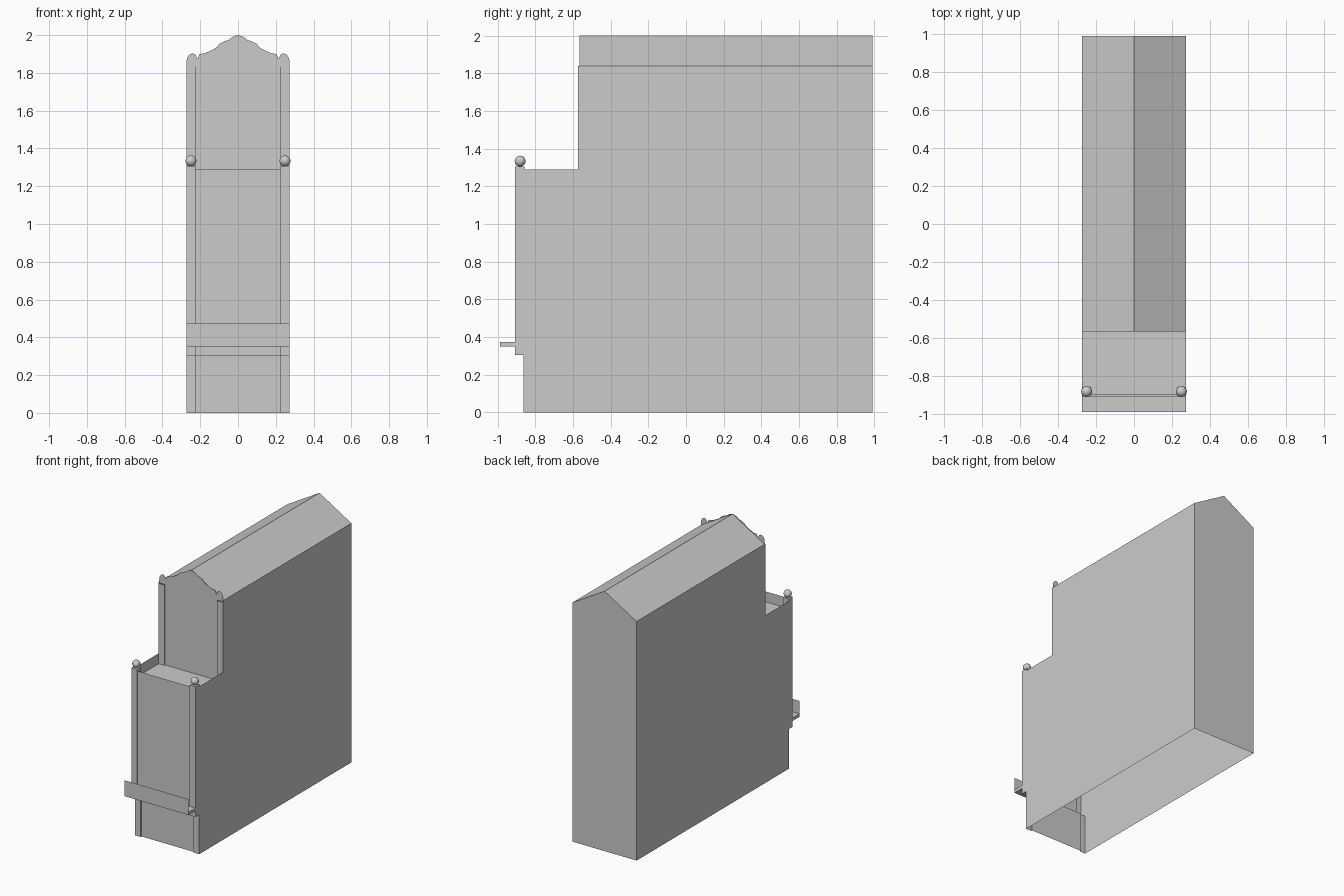
import bpy

if "Cube" in bpy.data.objects:
    bpy.data.objects.remove(bpy.data.objects["Cube"])

W, P = 0.273, 0.225          # half width, inner edge of the corner pilasters
BACK, UP, MID, LOW = 0.99, -0.575, -0.908, -0.862   # wall planes in y
EAVE, RIDGE, FLOOR, PARAPET, SHOP = 1.84, 2.0, 1.21, 1.29, 0.305


def mesh(name, verts, faces):
    me = bpy.data.meshes.new(name)
    me.from_pydata(verts, [], faces)
    me.update()
    ob = bpy.data.objects.new(name, me)
    bpy.context.collection.objects.link(ob)
    return ob


def polygon(name, verts):
    return mesh(name, verts, [tuple(range(len(verts)))])


def box(name, lo, hi):
    v = [(x, y, z) for z in (lo[2], hi[2]) for y in (lo[1], hi[1]) for x in (lo[0], hi[0])]
    return mesh(name, v, [(0, 2, 3, 1), (4, 5, 7, 6), (0, 1, 5, 4),
                          (2, 6, 7, 3), (0, 4, 6, 2), (1, 3, 7, 5)])


def facade(name, y, z0, z1, depth=0.01):
    """Front wall set slightly back between two pilasters."""
    plan = [(-W, y), (-P, y), (-P, y + depth), (P, y + depth), (P, y), (W, y)]
    n = len(plan)
    verts = [(a, b, z) for z in (z0, z1) for a, b in plan]
    return mesh(name, verts, [(i, i + 1, n + i + 1, n + i) for i in range(n - 1)])


def level(name, y0, y1, z, down=False):
    v = [(-W, y0, z), (W, y0, z), (W, y1, z), (-W, y1, z)]
    return polygon(name, v[::-1] if down else v)


# stepped side walls
side = [(LOW, 0), (BACK, 0), (BACK, EAVE), (UP, EAVE), (UP, PARAPET),
        (MID, PARAPET), (MID, SHOP), (LOW, SHOP)]
polygon("right_wall", [(W, y, z) for y, z in side])
polygon("left_wall", [(-W, y, z) for y, z in reversed(side)])

# back wall with gable
polygon("back_wall", [(W, BACK, 0), (-W, BACK, 0), (-W, BACK, EAVE), (W, BACK, EAVE)])
polygon("back_gable", [(W, BACK, EAVE), (-W, BACK, EAVE), (0, BACK, RIDGE)])

# pitched roof
r = UP + 0.01
mesh("roof", [(-W, r, EAVE), (0, r, RIDGE), (W, r, EAVE),
              (-W, BACK, EAVE), (0, BACK, RIDGE), (W, BACK, EAVE)],
     [(0, 1, 4, 3), (1, 2, 5, 4)])

# front walls of the three storeys
facade("shop_front", LOW, 0, SHOP)
facade("middle_front", MID, SHOP, PARAPET)
facade("upper_front", UP, FLOOR, EAVE - 0.01)
level("overhang_soffit", MID, LOW, SHOP, down=True)
level("balcony_floor", MID + 0.01, UP + 0.01, FLOOR)

# ornamental crest of the upper front
half = [(0.273, 1.83), (0.271, 1.875), (0.257, 1.897), (0.24, 1.904), (0.225, 1.896),
        (0.214, 1.874), (0.204, 1.9), (0.175, 1.904), (0.15, 1.915), (0.13, 1.925),
        (0.11, 1.938), (0.1, 1.953), (0.07, 1.968), (0.05, 1.974), (0.03, 1.99)]
crest = half + [(0, RIDGE)] + [(-x, z) for x, z in reversed(half)]
polygon("crest", [(x, UP + 0.006, z) for x, z in crest])

# sign board on its shelf
box("sign_shelf", (-W, -0.989, 0.35), (W, MID, 0.373))
polygon("sign_board", [(-W, -0.99, 0.35), (W, -0.99, 0.35), (W, -0.99, 0.472), (-W, -0.99, 0.472)])

# balcony corner posts with ball finials
for s, label in ((-1, "left"), (1, "right")):
    x0, x1 = sorted((s * P, s * W))
    box(label + "_post", (x0, MID, FLOOR), (x1, MID + 0.05, 1.306))
    bpy.ops.mesh.primitive_uv_sphere_add(segments=16, ring_count=10, radius=0.029,
                                         location=(s * 0.249, MID + 0.027, 1.334))
    bpy.context.object.name = label + "_finial"
    bpy.ops.object.shade_smooth_by_angle()
